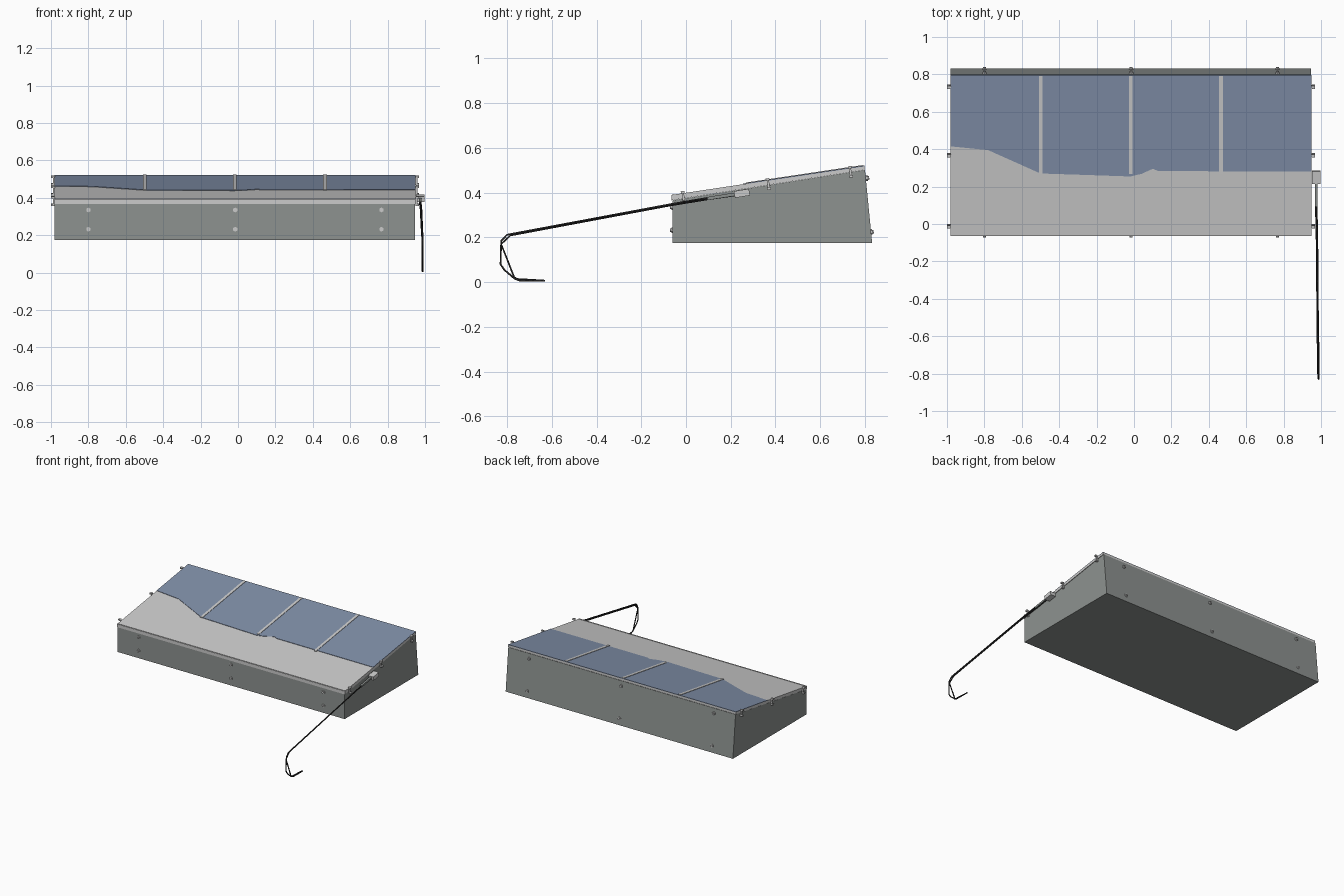
import bpy, bmesh, math
from mathutils import Vector, Matrix

if "Cube" in bpy.data.objects:
    bpy.data.objects.remove(bpy.data.objects["Cube"])

SLOPE = math.atan2(0.137, 0.86)
XL, XR = -0.98, 0.95


def material(name, col):
    m = bpy.data.materials.new(name)
    m.diffuse_color = (*col, 1)
    m.use_nodes = True
    m.node_tree.nodes["Principled BSDF"].inputs["Base Color"].default_value = m.diffuse_color
    return m


HOUSING = material("housing_grey", (0.27, 0.29, 0.28))
BLUE = material("collector_blue", (0.22, 0.28, 0.40))
BLACK = material("cable_black", (0.02, 0.02, 0.02))


def finish(name, bm, mat=None):
    bmesh.ops.recalc_face_normals(bm, faces=bm.faces)
    me = bpy.data.meshes.new(name)
    bm.to_mesh(me)
    bm.free()
    ob = bpy.data.objects.new(name, me)
    bpy.context.collection.objects.link(ob)
    if mat:
        me.materials.append(mat)
    return ob


def prism(name, pts, offset, mat=None):
    bm = bmesh.new()
    f = bm.faces.new([bm.verts.new(p) for p in pts])
    r = bmesh.ops.extrude_face_region(bm, geom=[f])
    bmesh.ops.translate(bm, vec=offset, verts=[v for v in r["geom"] if isinstance(v, bmesh.types.BMVert)])
    return finish(name, bm, mat)


def box(name, loc, size, tilt=0, mat=None):
    bm = bmesh.new()
    m = Matrix.Translation(loc) @ Matrix.Rotation(tilt, 4, 'X') @ Matrix.Diagonal((*size, 1))
    bmesh.ops.create_cube(bm, size=1, matrix=m)
    return finish(name, bm, mat)


def top_z(y):
    return 0.392 + (y + 0.065) * math.tan(SLOPE) * 0.935


# wedge shaped housing
prof = [(-0.06, 0.175), (0.832, 0.175), (0.80, 0.502), (-0.06, 0.366)]
prism("housing", [(XL, y, z) for y, z in prof], (XR - XL - 0.004, 0, 0), HOUSING)

# sloping lid frame
prof = [(-0.064, 0.366), (0.797, 0.502), (0.797, 0.519), (-0.064, 0.390)]
prism("lid", [(XL, y, z) for y, z in prof], (XR - XL, 0, 0))

# blue collector surface with the wavy lower edge
edge = [(XL, 0.415), (-0.86, 0.403), (-0.78, 0.395), (-0.5, 0.27), (-0.25, 0.262),
        (-0.02, 0.254), (0.04, 0.268), (0.10, 0.295), (0.13, 0.283), (XR, 0.28)]
outline = edge + [(XR, 0.797), (XL, 0.797)]
prism("collector_panel", [(x, y, top_z(y) - 0.003) for x, y in outline], (0, 0, 0.004), BLUE)

# dividing bars over the panel
for i, x in enumerate((-0.498, -0.018, 0.465)):
    box(f"divider_{i}", (x, 0.53, top_z(0.53)), (0.02, 0.53, 0.008), SLOPE * 0.94)

# thin seam strip along the low edge of the lid
box("front_seam", ((XL + XR) / 2, -0.058, 0.391), (XR - XL, 0.006, 0.006), SLOPE)

# rim clips on both short sides
for i, y in enumerate((-0.012, 0.368, 0.735)):
    z = top_z(y) - 0.018
    for side, x in (("left", XL), ("right", XR)):
        s = -1 if side == "left" else 1
        box(f"clip_plate_{side}_{i}", (x + s * 0.004, y, z), (0.010, 0.010, 0.050), SLOPE)
        for dz in (-0.020, 0.020):
            box(f"clip_lug_{side}_{i}", (x + s * 0.010, y - dz * 0.16, z + dz), (0.018, 0.016, 0.011), SLOPE)


# bolts on the front and the back
def bolt(name, x, y, z, tilt):
    bm = bmesh.new()
    m = Matrix.Translation((x, y, z)) @ Matrix.Rotation(math.radians(90) + tilt, 4, 'X')
    bmesh.ops.create_cone(bm, cap_ends=True, segments=8, radius1=0.008, radius2=0.008, depth=0.022, matrix=m)
    bmesh.ops.create_cone(bm, cap_ends=True, segments=6, radius1=0.013, radius2=0.013, depth=0.008, matrix=m)
    finish(name, bm)


for i, x in enumerate((-0.80, -0.015, 0.767)):
    bolt(f"front_bolt_low_{i}", x, -0.061, 0.232, 0)
    bolt(f"front_bolt_high_{i}", x, -0.061, 0.335, 0)
    bolt(f"back_bolt_low_{i}", x, 0.828, 0.225, 0.1)
    bolt(f"back_bolt_high_{i}", x, 0.808, 0.465, 0.1)

# connector on the right side
box("connector", (0.975, 0.25, 0.397), (0.044, 0.068, 0.030), SLOPE)
box("connector_sleeve", (0.974, 0.16, 0.384), (0.014, 0.13, 0.014), SLOPE, HOUSING)


# pair of cables drooping to the ground
def cable(name, pts):
    cu = bpy.data.curves.new(name, 'CURVE')
    cu.dimensions = '3D'
    cu.bevel_depth = 0.0045
    cu.bevel_resolution = 1
    cu.use_fill_caps = True
    sp = cu.splines.new('POLY')
    sp.points.add(len(pts) - 1)
    for p, c in zip(sp.points, pts):
        p.co = (*c, 1)
    ob = bpy.data.objects.new(name, cu)
    bpy.context.collection.objects.link(ob)
    cu.materials.append(BLACK)


cable("cable_outer", [(0.976, 0.22, 0.393), (0.976, 0.10, 0.377), (0.980, -0.06, 0.350), (0.986, -0.80, 0.212),
                      (0.988, -0.826, 0.185), (0.988, -0.829, 0.08), (0.988, -0.812, 0.055),
                      (0.988, -0.765, 0.015), (0.988, -0.745, 0.008), (0.988, -0.63, 0.006)])
cable("cable_inner", [(0.972, 0.22, 0.388), (0.972, 0.10, 0.371), (0.976, -0.06, 0.345), (0.983, -0.785, 0.209),
                      (0.986, -0.826, 0.170), (0.986, -0.768, 0.022),
                      (0.986, -0.755, 0.014), (0.986, -0.635, 0.007)])
